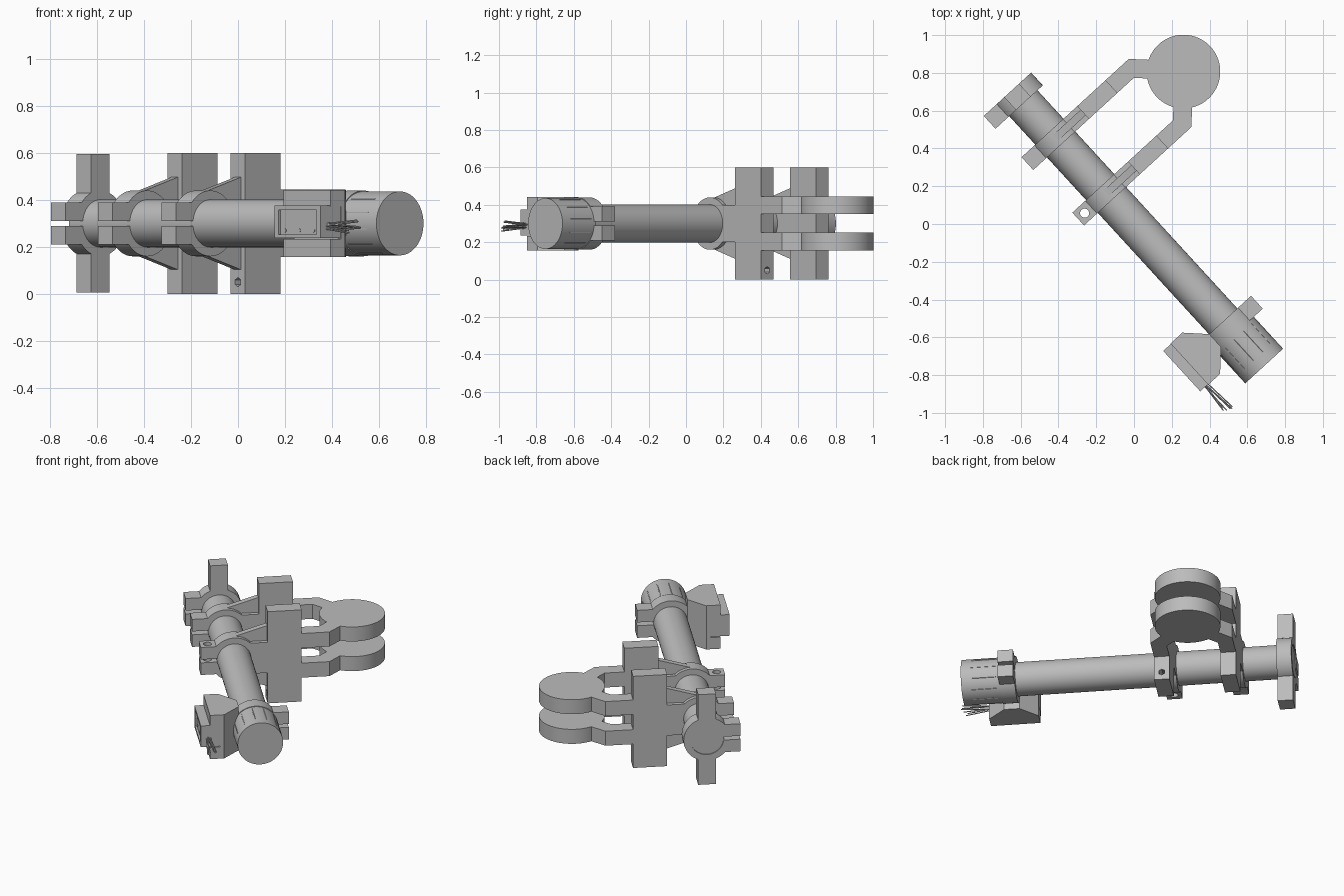
import bpy, bmesh, math, random
from mathutils import Matrix, Vector

if "Cube" in bpy.data.objects:
    bpy.data.objects.remove(bpy.data.objects["Cube"])
random.seed(4)
Z = 0.3                      # height of the tube axis
TURN = Matrix.Rotation(math.radians(-47.5), 4, "Z")
parts = []

grey = bpy.data.materials.new("plain_grey")
grey.use_nodes = True
grey.diffuse_color = (0.5, 0.5, 0.5, 1)
grey.node_tree.nodes["Principled BSDF"].inputs["Base Color"].default_value = (0.5, 0.5, 0.5, 1)


def make(bm, name):
    bmesh.ops.recalc_face_normals(bm, faces=bm.faces)
    mesh = bpy.data.meshes.new(name)
    bm.to_mesh(mesh)
    bm.free()
    mesh.materials.append(grey)
    ob = bpy.data.objects.new(name, mesh)
    bpy.context.collection.objects.link(ob)
    return ob


def prism(pts, lo, hi, axis="Z", name="piece"):
    """Extrude an outline along Z (x, y outline) or X (y, z outline)."""
    place = (lambda p, h: (p[0], p[1], h)) if axis == "Z" else (lambda p, h: (h, p[0], p[1]))
    bm = bmesh.new()
    face = bm.faces.new([bm.verts.new(place(p, lo)) for p in pts])
    new = bmesh.ops.extrude_face_region(bm, geom=[face])["geom"]
    shift = Vector(place((0, 0), hi - lo))
    bmesh.ops.translate(bm, vec=shift, verts=[g for g in new if isinstance(g, bmesh.types.BMVert)])
    return make(bm, name)


def box(x0, x1, y0, y1, z0, z1, name="piece"):
    return prism([(x0, y0), (x1, y0), (x1, y1), (x0, y1)], z0, z1, name=name)


def rod(p, q, r, sides=48, name="piece"):
    p, q = Vector(p), Vector(q)
    bm = bmesh.new()
    bmesh.ops.create_cone(bm, cap_ends=True, segments=sides, radius1=r, radius2=r, depth=(q - p).length)
    bm.transform(Matrix.Translation((p + q) / 2) @ (q - p).to_track_quat("Z", "Y").to_matrix().to_4x4())
    return make(bm, name)


def build(name, base, adds=(), cuts=()):
    """Join pieces, cut holes, and keep only the finished part."""
    helpers = list(adds) + list(cuts)
    for i, other in enumerate(helpers):
        mod = base.modifiers.new("bool", "BOOLEAN")
        mod.object = other
        mod.solver = "EXACT"
        mod.operation = "UNION" if i < len(adds) else "DIFFERENCE"
    bpy.context.view_layer.update()
    deps = bpy.context.evaluated_depsgraph_get()
    mesh = bpy.data.meshes.new_from_object(base.evaluated_get(deps))
    base.modifiers.clear()
    base.data = mesh
    base.name = mesh.name = name
    for other in helpers:
        bpy.data.objects.remove(other)
    parts.append(base)
    return base


HALF = 0.046                 # half thickness of every clamp


def clamp(name, a, side, adds=(), cuts=()):
    """Split ring on the tube, with two bolt ears on one side."""
    def ear(z0, z1):
        y = sorted((side * 0.09, side * 0.2))
        return box(a - HALF, a + HALF, y[0], y[1], z0, z1)
    ring = rod((a - HALF, 0, Z), (a + HALF, 0, Z), 0.14)
    y = sorted((side * 0.085, side * 0.25))
    holes = [rod((a - 0.1, 0, Z), (a + 0.1, 0, Z), 0.1),
             box(a - 0.1, a + 0.1, y[0], y[1], Z - 0.011, Z + 0.011),
             rod((a, side * 0.154, 0.1), (a, side * 0.154, 0.5), 0.024, 24)]
    return build(name, ring, [ear(Z - 0.09, Z - 0.005), ear(Z + 0.005, Z + 0.09)] + list(adds),
                 holes + list(cuts))


# main tube
build("main_tube", rod((-0.953, 0, Z), (0.8, 0, Z), 0.1015, 64),
      cuts=[rod((-1.1, 0, Z), (0.75, 0, Z), 0.094, 64)])

# end clamp with a post above and below
a = -0.913
clamp("end_clamp", a, -1,
      [box(a - HALF, a + HALF, -0.053, 0.053, z, z + 0.19) for z in (0.005, 0.405)],
      [rod((a, 0, z), (a, 0, z + 0.14), 0.02, 6) for z in (-0.02, 0.48)])

# two arm clamps with tall plates and thin gussets
MID, GAP, HUB = -0.418, 0.199, 0.738
for name, a in (("rear_arm_clamp", MID - GAP), ("front_arm_clamp", MID + GAP)):
    gusset = [(-0.04, Z + 0.125), (0.21, Z + 0.2), (0.21, Z - 0.2), (-0.04, Z - 0.125)]
    clamp(name, a, -1,
          [box(a - HALF, a + HALF, 0.07, 0.21, Z - 0.1, Z + 0.1),
           prism(gusset, a - 0.02, a + 0.02, "X"),
           box(a - HALF, a + HALF, 0.2, 0.404, 0, 0.6)],
          [rod((a, 0.15, z), (a, 0.45, z), 0.02, 6) for z in (0.05, 0.55)])

# two forks: a drilled disc held by a pair of bent arms
for name, z0, up in (("lower_fork", 0.156, False), ("upper_fork", 0.35, True)):
    z1 = z0 + 0.095
    arms = [prism([(MID + s * x, y) for x, y in
                   ((0.245, 0.39), (0.245, 0.57), (0.13, 0.685), (0.06, 0.615), (0.153, 0.522), (0.153, 0.39))],
                  z0, z1) for s in (-1, 1)]
    cuts = [rod((MID, HUB, 0), (MID, HUB, 0.6), 0.06, 32)]
    for k in range(6):
        t = math.radians(90 + 60 * k)
        x, y = MID + 0.136 * math.cos(t), HUB + 0.136 * math.sin(t)
        pocket = (z1 - 0.04, z1 + 0.02) if up else (z0 - 0.02, z0 + 0.04)
        cuts += [rod((x, y, 0), (x, y, 0.6), 0.016, 16),
                 rod((x, y, pocket[0]), (x, y, pocket[1]), 0.031, 6)]
    build(name, rod((MID, HUB, z0), (MID, HUB, z1), 0.195, 64), arms, cuts)

# head clamp with the flared socket frame
a = 0.745
neck = [(a - 0.148, -0.2), (a - 0.148, -0.21), (a + 0.148, -0.21), (a + 0.148, -0.2), (a + HALF, -0.1), (a - HALF, -0.1)]
clamp("socket_clamp", a, 1,
      [prism(neck, 0.157, 0.443), box(a - 0.148, a + 0.148, -0.285, -0.205, 0.157, 0.443)],
      [box(a - 0.2, a + 0.2, -0.35, -0.225, 0.233, 0.372)])

# socket block with a shallow recess and pins
build("socket_block", box(a - 0.145, a + 0.145, -0.34, -0.22, 0.237, 0.376),
      cuts=[box(a - 0.12, a + 0.12, -0.36, -0.328, 0.253, 0.358)])
for i in range(3):
    x = a + 0.09 * (i - 1)
    build("socket_pin", rod((x, -0.33, 0.27), (x, -0.324, 0.27), 0.008, 12))

# cylindrical head with stepped end face and fine ribs
build("head", rod((0.78, 0, Z), (1.02, 0, Z), 0.136, 64),
      [rod((1.0, 0, Z), (1.018, 0, Z), 0.05)],
      [rod((1.008, 0, Z), (1.05, 0, Z), 0.1)])
build("head_ring", rod((1.0, 0, Z), (1.016, 0, Z), 0.085),
      cuts=[rod((1.009, 0, Z), (1.05, 0, Z), 0.07)])
for k in range(12):
    t = math.radians(30 * k + 10)
    y, z = 0.135 * math.cos(t), Z + 0.135 * math.sin(t)
    build("head_rib", rod((0.81, y, z), (0.96, y, z), 0.003, 6))

# loose bundle of wires
for k in range(8):
    y, z = -0.295 + random.uniform(-0.012, 0.012), 0.288 + random.uniform(-0.012, 0.012)
    end = (random.uniform(1.03, 1.075), y + random.uniform(-0.025, 0.025), z + random.uniform(-0.022, 0.022))
    build("wire", rod((0.87, y, z), end, 0.0035, 6))

# turn the whole assembly and smooth the round faces
for ob in parts:
    ob.data.transform(TURN)
bpy.ops.object.select_all(action="DESELECT")
for ob in parts:
    ob.select_set(True)
bpy.context.view_layer.objects.active = parts[0]
bpy.ops.object.shade_smooth_by_angle(angle=math.radians(30))
